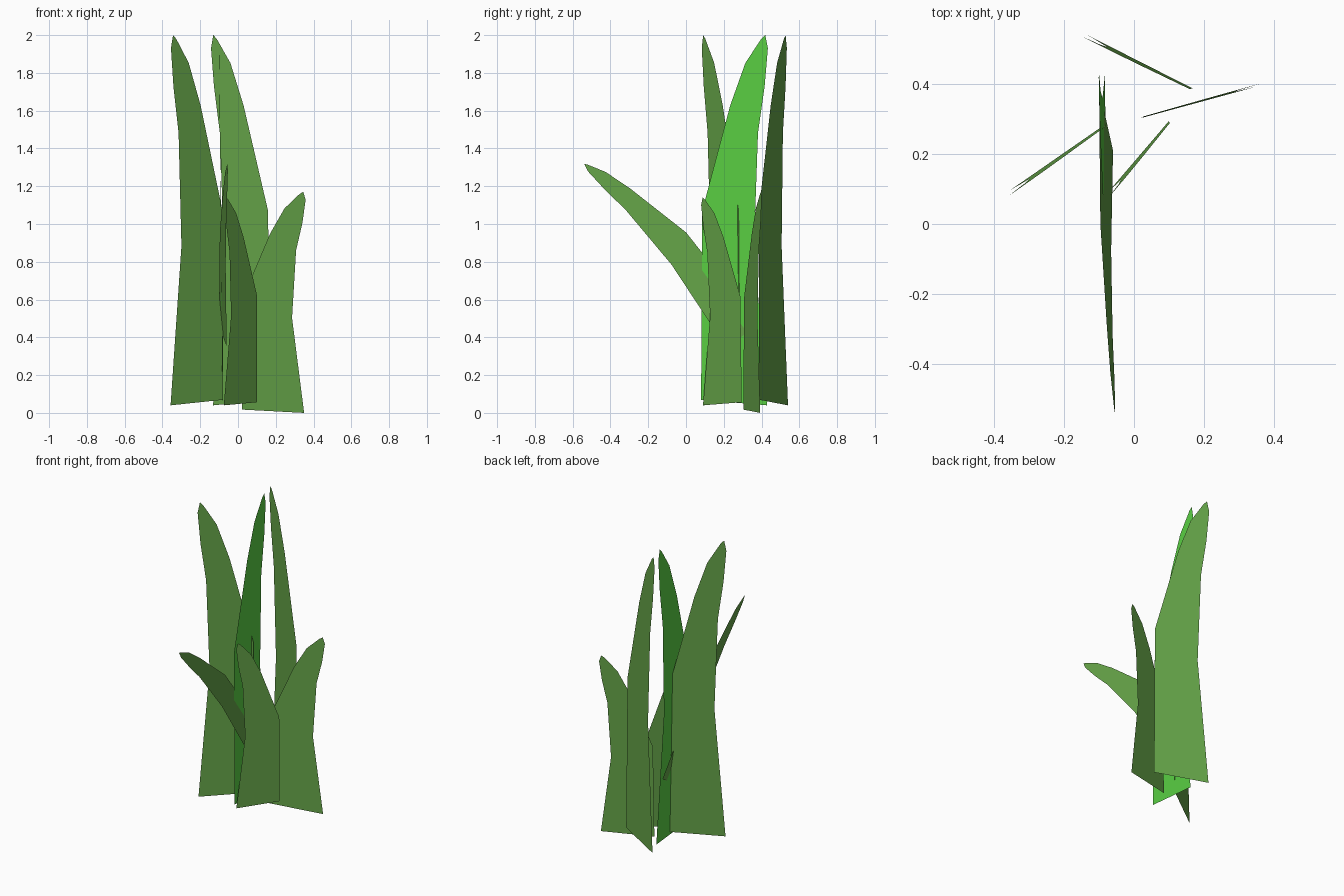
import bpy
from mathutils import Vector

if "Cube" in bpy.data.objects:
    bpy.data.objects.remove(bpy.data.objects["Cube"])

# Shared flat blade outline: (across 0..1, height 0..1), tip hooked to one side
OUTLINE = [(0, .015), (1, 0), (.80, .43), (.86, .735), (.96, .86), (1.01, .965),
           (.97, 1), (.91, .99), (.67, .925), (.44, .81), (.015, .525)]


def material(name, colour):
    mat = bpy.data.materials.new(name)
    mat.diffuse_color = colour
    mat.use_nodes = True
    mat.node_tree.nodes["Principled BSDF"].inputs["Base Color"].default_value = mat.diffuse_color
    return mat


leaf = material("leaf_green", (.13, .37, .065, 1))
bright = material("bright_green", (.10, .62, .055, 1))


def blade(name, outer, inner, up, mat):
    """Stretch the outline over two base corners and a growth direction."""
    outer, up = Vector(outer), Vector(up)
    across = Vector(inner) - outer
    verts = [outer + across * t + up * h for t, h in OUTLINE]
    mesh = bpy.data.meshes.new(name)
    mesh.from_pydata(verts, [], [range(len(verts))])
    mesh.materials.append(mat)
    obj = bpy.data.objects.new(name, mesh)
    bpy.context.collection.objects.link(obj)


# Three tall blades
blade("tall_blade_left", (-.08, .287, .04), (-.357, .095, .04), (.005, -.01, 1.96), leaf)
blade("tall_blade_back", (.168, .388, .04), (-.132, .54, .04), (-.008, -.008, 1.96), leaf)
blade("tall_blade_middle", (-.08, .08, .04), (-.083, .43, .04), (-.018, 0, 1.96), bright)

# Two short blades
blade("short_blade_front", (.10, .295, .04), (-.075, .09, .04), (.008, -.008, 1.10), leaf)
blade("short_blade_right", (.02, .303, 0), (.35, .393, 0), (.005, .007, 1.17), leaf)

# Blade drooping out to the front
blade("drooping_blade", (-.10, .40, .45), (-.06, .21, .35), (.006, -.755, .965), leaf)
